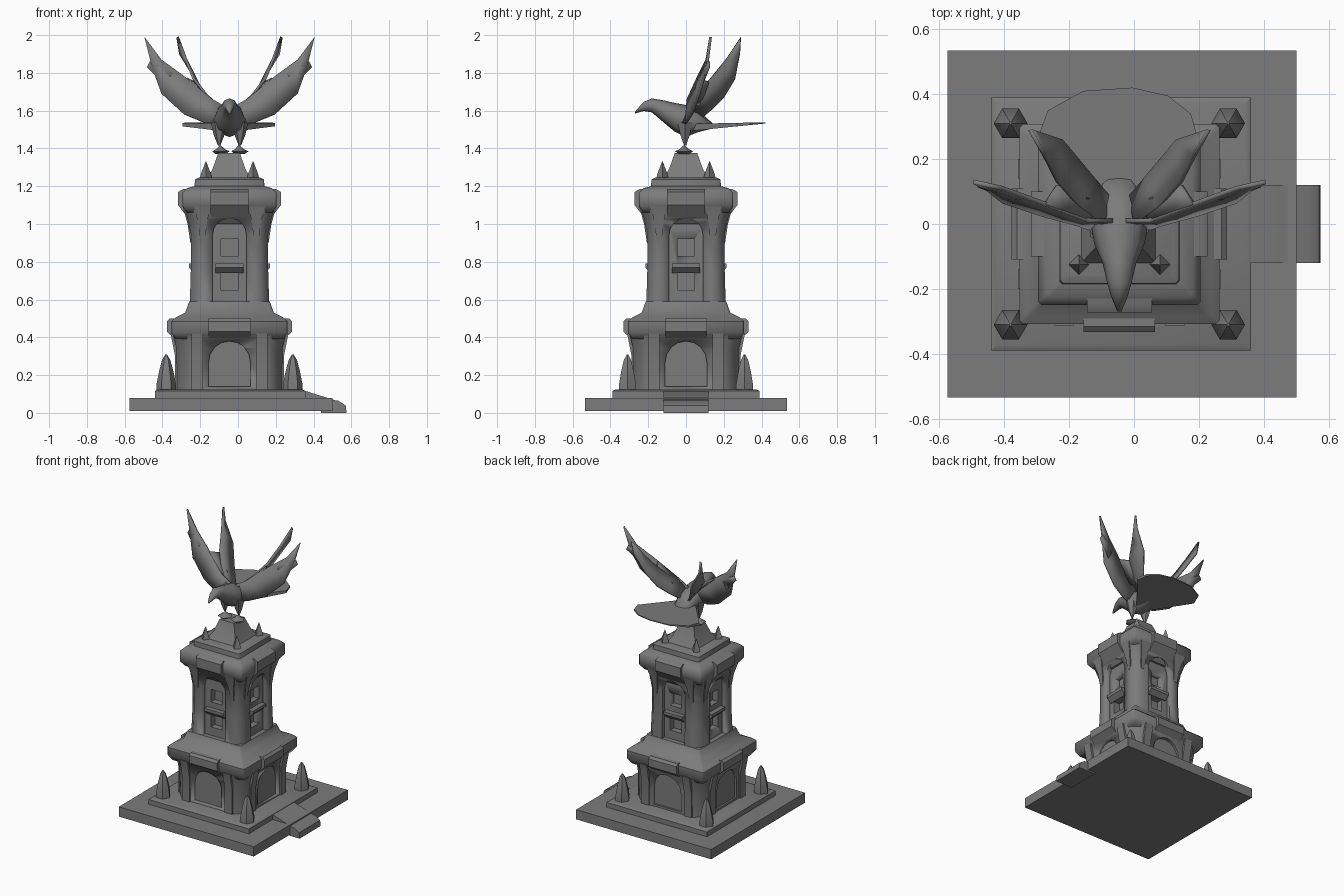
import bpy, bmesh, math
from mathutils import Matrix, Vector

cube = bpy.data.objects.get("Cube")
if cube:
    bpy.data.objects.remove(cube, do_unlink=True)

STONE = (0.2, 0.2, 0.2, 1)
stone = bpy.data.materials.new("grey_stone")
stone.use_nodes = True
stone.diffuse_color = STONE
bsdf = stone.node_tree.nodes["Principled BSDF"]
bsdf.inputs["Base Color"].default_value = STONE
bsdf.inputs["Roughness"].default_value = 0.9
CX = -0.045  # tower axis


def finish(name, bm, smooth=35):
    bmesh.ops.recalc_face_normals(bm, faces=bm.faces)
    mesh = bpy.data.meshes.new(name)
    bm.to_mesh(mesh)
    bm.free()
    mesh.materials.append(stone)
    ob = bpy.data.objects.new(name, mesh)
    bpy.context.collection.objects.link(ob)
    bpy.ops.object.select_all(action='DESELECT')
    ob.select_set(True)
    bpy.context.view_layer.objects.active = ob
    bpy.ops.object.shade_smooth_by_angle(angle=math.radians(smooth))
    return ob


def skin(name, rings, smooth=35):
    """Closed loft through rings of equal length."""
    bm = bmesh.new()
    loops = [[bm.verts.new(p) for p in ring] for ring in rings]
    n = len(loops[0])
    for a, b in zip(loops, loops[1:]):
        for i in range(n):
            j = (i + 1) % n
            bm.faces.new((a[i], a[j], b[j], b[i]))
    bm.faces.new(loops[0])
    bm.faces.new(loops[-1])
    return finish(name, bm, smooth)


def rect(x0, x1, y0, y1, z):
    return [(x0, y0, z), (x1, y0, z), (x1, y1, z), (x0, y1, z)]


def tower(name, levels, cut):
    """Square stack with corners cut off; levels are (z, half width)."""
    rings = []
    for z, h in levels:
        c = h - cut
        rings.append([(CX + x, y, z) for x, y in ((-c, -h), (c, -h), (h, -c), (h, c),
                                                  (c, h), (-c, h), (-h, c), (-h, -c))])
    return skin(name, rings, 48)


def spin(points, k):
    """Turn points from the front side to side k around the tower axis."""
    m = Matrix.Translation((CX, 0, 0)) @ Matrix.Rotation(k * math.pi / 2, 4, 'Z')
    return [m @ Vector(p) for p in points]


def side_loft(name, levels, half, k, back):
    """Block on one tower side: levels are (z, distance outwards)."""
    skin(name, [spin(rect(-half, half, -out, -back, z), k) for z, out in levels])


def niche(target, half, z0, z1, out, depth, k, arched=True):
    prof = [(-half, z0), (half, z0)]
    if arched:
        prof += [(half * math.cos(a * math.pi / 8), z1 - half + half * math.sin(a * math.pi / 8))
                 for a in range(9)]
    else:
        prof += [(half, z1), (-half, z1)]
    cutter = skin("niche_cutter", [spin([(x, y, z) for x, z in prof], k)
                                   for y in (-out - 0.15, -out + depth)])
    cutter.hide_render = True
    mod = target.modifiers.new("niche", 'BOOLEAN')
    mod.operation = 'DIFFERENCE'
    mod.solver = 'EXACT'
    mod.object = cutter
    bpy.context.view_layer.objects.active = target
    bpy.ops.object.modifier_apply(modifier=mod.name)
    bpy.data.objects.remove(cutter, do_unlink=True)


# Base slab, entrance step and ramp, plinth
skin("base_slab", [rect(-.575, .5, -.535, .535, z) for z in (.01, .08)])
skin("entrance_step", [rect(.44, .575, -.12, .12, 0), rect(.44, .57, -.12, .12, .04),
                       rect(.44, .53, -.12, .12, .065)])
skin("entrance_ramp", [rect(.3, .52, -.12, .12, .065), rect(.3, .37, -.12, .12, .112)])
skin("plinth", [rect(-.44, .36, -.39, .39, .07), rect(-.44, .36, -.39, .39, .115),
                rect(-.42, .34, -.37, .37, .125)])

# Lower storey, shaft and crown
lower = tower("lower_storey", [(.12, .278), (.34, .28), (.42, .3)], .075)
tower("lower_cornice", [(.39, .285), (.425, .308), (.485, .308), (.505, .285),
                        (.53, .235), (.59, .213)], .012)
shaft = tower("tower_shaft", [(.52, .212), (.75, .205), (.95, .205), (1.03, .222), (1.09, .24)], .045)
tower("upper_cornice", [(1.06, .225), (1.095, .25), (1.165, .25), (1.19, .225), (1.2, .185),
                        (1.235, .183), (1.245, .165)], .01)
skin("crown_pyramid", [rect(CX - .125, CX + .12, -.13, .13, 1.23), rect(CX - .09, CX + .085, -.09, .09, 1.29),
                       rect(CX - .06, CX + .055, -.06, .06, 1.375)])

# Arched niches, windows, balconies and cornice projections on every side
for k in range(4):
    niche(lower, .11, .14, .38, .28, .015, k)
    niche(shaft, .09, .56, 1.03, .205, .025, k)
    niche(shaft, .045, .65, .75, .18, .045, k, False)
    niche(shaft, .045, .83, .92, .18, .045, k, False)
    side_loft("balcony", [(.74, .185), (.77, .215), (.79, .215)], .075, k, .1)
    side_loft("lower_cornice_bay", [(.38, .275), (.43, .332), (.485, .332), (.5, .315)], .11, k, .2)
    side_loft("upper_cornice_bay", [(1.0, .195), (1.1, .272), (1.17, .272), (1.185, .245)], .1, k, .15)
    for s in (-1, 1):
        # slanted brackets by the corners
        bracket = [[(s * x, -y, z) for x, y in ((a, .18), (b, .18), (b, o), (a, o))]
                   for a, b, o, z in ((.13, .155, .207, .9), (.12, .165, .222, 1.0),
                                      (.1, .19, .25, 1.1))]
        skin("shaft_bracket", [spin(r, k) for r in bracket])
        pier = [[(s * x, -y, z) for x, y in ((.14, .2), (.2, .2), (.2, o), (.14, o))]
                for o, z in ((.288, .12), (.288, .3), (.312, .42))]
        skin("lower_pier", [spin(r, k) for r in pier])


def spike(name, x, y, levels, n=6):
    skin(name, [[(x + r * math.cos(i * math.tau / n), y + r * math.sin(i * math.tau / n), z)
                 for i in range(n)] for z, r in levels], 50)


# Corner pinnacles, large on the plinth and small on the crown
for s in (-1, 1):
    for t in (-1, 1):
        spike("corner_pinnacle", CX + s * .335, t * .31,
              [(.1, .05), (.15, .052), (.22, .038), (.28, .022), (.31, .004)])
        spike("crown_pinnacle", CX + s * .125, t * .125, [(1.23, .035), (1.27, .025), (1.33, .002)], 4)

# Bird body: oval rings (y, z, half width, half height) from beak to tail
rings = [(-.27, 1.59, .006, .005), (-.225, 1.622, .025, .024), (-.18, 1.628, .038, .037),
         (-.12, 1.597, .052, .058), (-.06, 1.565, .078, .076), (0, 1.545, .088, .085),
         (.06, 1.545, .075, .06), (.14, 1.52, .05, .014)]
skin("bird_body", [[(CX + w * math.cos(i * math.pi / 4), y, z + h * math.sin(i * math.pi / 4))
                    for i in range(8)] for y, z, w, h in rings], 60)

# Fanned tail
fan = [(-.05, .03), (-.25, .27), (-.22, .35), (-.11, .41), (.04, .42), (.15, .395), (.22, .34),
       (.24, .27), (.05, .03)]
skin("bird_tail", [[(CX + x, y, 1.49 + y * .1 + t * (.5 - y)) for x, y in fan] for t in (0, .08)])


def blade(name, upper, under, s):
    """Thin feathered sheet between two edges."""
    bm = bmesh.new()
    a, b = ([bm.verts.new((CX + s * x, y, z)) for x, y, z in e] for e in (upper, under))
    for i in range(len(a) - 1):
        bm.faces.new((a[i], a[i + 1], b[i + 1], b[i]))
    ob = finish(name, bm, 60)
    mod = ob.modifiers.new("thickness", 'SOLIDIFY')
    mod.thickness = .014
    mod.offset = 0


# Wings: an outer front blade and an inner rear blade on each side
for s in (-1, 1):
    blade("wing_outer",
          [(.02, .01, 1.62), (.09, .01, 1.66), (.25, .07, 1.79), (.36, .11, 1.87), (.45, .13, 1.99)],
          [(.04, -.03, 1.53), (.13, 0, 1.535), (.24, .03, 1.58), (.36, .07, 1.69), (.41, .11, 1.83)], s)
    blade("wing_feather", [(.3, .08, 1.8), (.42, .12, 1.86)], [(.34, .08, 1.73), (.435, .12, 1.83)], s)
    blade("wing_inner",
          [(.05, .0, 1.62), (.12, .05, 1.68), (.19, .13, 1.77), (.23, .21, 1.87), (.275, .29, 1.99)],
          [(.03, .08, 1.56), (.08, .14, 1.61), (.13, .2, 1.67), (.18, .26, 1.77), (.26, .285, 1.9)], s)
    # sheet joining the two blades near the shoulder
    blade("wing_web", [(.09, .01, 1.65), (.17, .04, 1.72), (.23, .06, 1.77)],
          [(.08, .07, 1.63), (.14, .1, 1.69), (.19, .12, 1.75)], s)
    # legs and feet
    spike("bird_leg", CX + s * .055, -.005, [(1.415, .006), (1.47, .028), (1.54, .045)])
    spike("bird_foot", CX + s * .05, -.01, [(1.37, .03), (1.385, .05), (1.395, .028), (1.415, .004)], 5)
